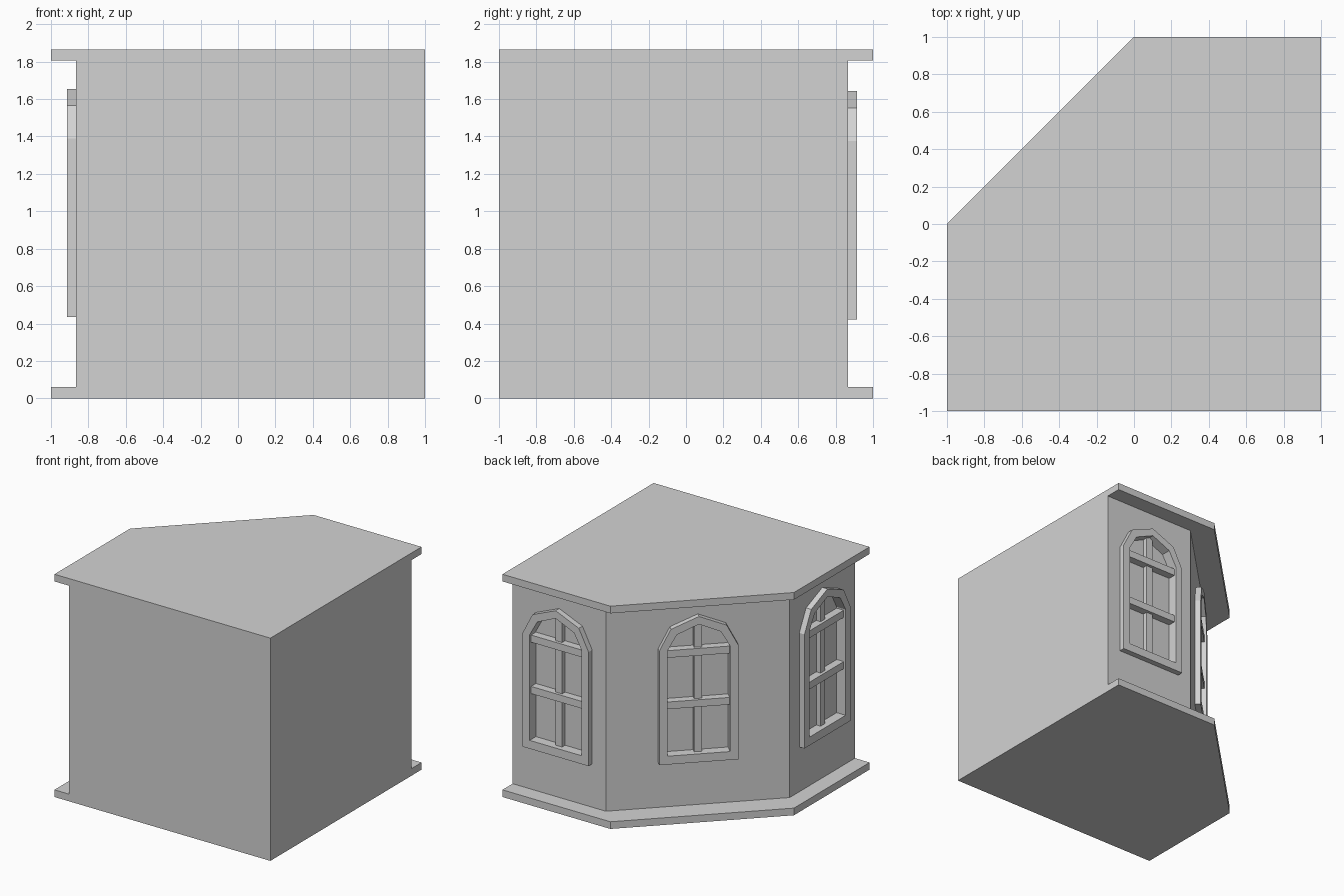
import bpy, bmesh
from mathutils import Matrix, Vector

cube = bpy.data.objects.get("Cube")
if cube:
    bpy.data.objects.remove(cube)

grey = bpy.data.materials.new("plain_grey")
grey.use_nodes = True
grey.diffuse_color = (0.65, 0.65, 0.65, 1)
grey.node_tree.nodes["Principled BSDF"].inputs["Base Color"].default_value = grey.diffuse_color


def finish(name, bm):
    bmesh.ops.recalc_face_normals(bm, faces=bm.faces)
    mesh = bpy.data.meshes.new(name)
    bm.to_mesh(mesh)
    bm.free()
    mesh.materials.append(grey)
    obj = bpy.data.objects.new(name, mesh)
    bpy.context.collection.objects.link(obj)
    return obj


def extrude(bm, offset):
    geom = bmesh.ops.extrude_face_region(bm, geom=bm.faces[:])["geom"]
    bmesh.ops.translate(bm, vec=offset, verts=[v for v in geom if isinstance(v, bmesh.types.BMVert)])


def prism(name, points, offset, matrix=Matrix()):
    """Solid made by pushing a flat outline along an offset."""
    bm = bmesh.new()
    bm.faces.new([bm.verts.new(p) for p in points])
    extrude(bm, offset)
    bm.transform(matrix)
    return finish(name, bm)


def plan(near, corner, z):
    """Square floor plan with one corner cut off."""
    return [(1, -1, z), (1, near, z), (corner, near, z), (-near, -corner, z), (-near, -1, z)]


def arch(half, bottom, spring, shoulder, shoulder_z, top, y):
    right = [(half, bottom), (half, spring), (shoulder, shoulder_z)]
    left = [(-u, z) for u, z in reversed(right)]
    return [Vector((u, y, z)) for u, z in right + [(0, top)] + left]


# Plinth, walls and roof
BASE, EAVES, SLAB = 0.06, 1.805, 0.06
NEAR, CORNER = 0.865, 0.137
prism("plinth", plan(1, 0, 0), (0, 0, BASE))
walls = prism("walls", plan(NEAR, CORNER, BASE), (0, 0, EAVES - BASE))
prism("roof", plan(1, 0, EAVES), (0, 0, SLAB))

# Windows: local x runs along the wall, local y points outward
OUT, RECESS = 0.048, 0.035
OUTER = (0.305, 0.435, 1.39, 0.215, 1.565, 1.655)
INNER = (0.24, 0.505, 1.39, 0.17, 1.515, 1.59)


def bar(name, half, low, high, out, matrix):
    pts = [(-half, -RECESS, low), (half, -RECESS, low), (half, -RECESS, high), (-half, -RECESS, high)]
    prism(name, pts, (0, out + RECESS, 0), matrix)


def window(side, x, y, normal, lift=0):
    n = Vector(normal).normalized()
    u = n.cross(Vector((0, 0, 1)))
    matrix = Matrix.Translation((x, y, lift)) @ Matrix((u, n, (0, 0, 1))).transposed().to_4x4()

    # Arched surround
    bm = bmesh.new()
    a = [bm.verts.new(p) for p in arch(*OUTER, 0)]
    b = [bm.verts.new(p) for p in arch(*INNER, 0)]
    for i in range(len(a)):
        bm.faces.new((a[i - 1], a[i], b[i], b[i - 1]))
    extrude(bm, (0, OUT, 0))
    bm.transform(matrix)
    finish(side + "_window_frame", bm)

    # Glazing bars
    bar(side + "_window_upright", 0.03, 0.5, 1.6, 0.005, matrix)
    for label, z in (("lower", 0.92), ("upper", 1.35)):
        bar(f"{side}_window_{label}_crossbar", 0.245, z - 0.03, z + 0.03, 0.03, matrix)

    # Shallow recess in the wall
    cutter = prism(side + "_cutter", arch(*INNER, -RECESS), (0, RECESS + 0.1, 0), matrix)
    cutter.hide_render = True
    mod = walls.modifiers.new(side + "_recess", "BOOLEAN")
    mod.object = cutter
    mod.operation = "DIFFERENCE"
    mod.solver = "EXACT"
    return cutter


middle = (1 + CORNER) / 2
slant = (NEAR - CORNER) / 2
cutters = [
    window("back", middle, NEAR, (0, 1, 0), -0.013),
    window("corner", -slant, slant, (-1, 1, 0)),
    window("side", -NEAR, -middle, (-1, 0, 0)),
]

# Bake the recesses and drop the cutters
bpy.context.view_layer.update()
baked = bpy.data.meshes.new_from_object(walls.evaluated_get(bpy.context.evaluated_depsgraph_get()))
walls.modifiers.clear()
walls.data = baked
for c in cutters:
    bpy.data.objects.remove(c)
